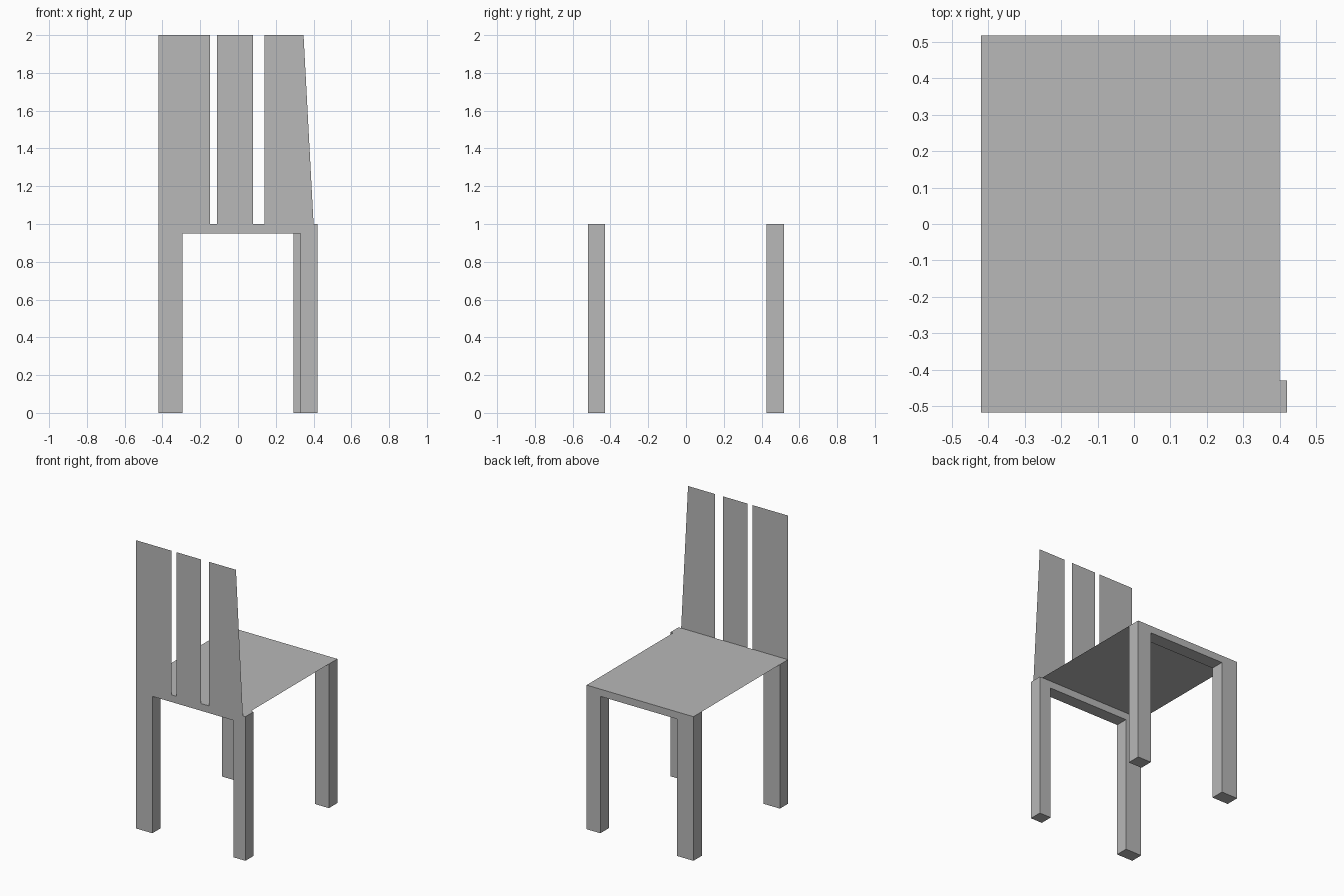
import bpy
import bmesh

cube = bpy.data.objects.get("Cube")
if cube:
    bpy.data.objects.remove(cube, do_unlink=True)

# Single plain finish
GREY = (0.48, 0.48, 0.48, 1.0)
grey = bpy.data.materials.new("plain grey")
grey.use_nodes = True
grey.diffuse_color = GREY
grey.node_tree.nodes["Principled BSDF"].inputs["Base Color"].default_value = GREY

LEFT, SEAT_Z, TOP_Z, HALF_DEPTH = -0.42, 1.0, 2.0, 0.518


def finish(name, bm):
    mesh = bpy.data.meshes.new(name)
    bm.to_mesh(mesh)
    bm.free()
    mesh.materials.append(grey)
    obj = bpy.data.objects.new(name, mesh)
    bpy.context.collection.objects.link(obj)
    return obj


def sheet(name, points):
    bm = bmesh.new()
    bm.faces.new([bm.verts.new(p) for p in points])
    return finish(name, bm)


def arch(name, right, inner_left, inner_right, y0, y1):
    """Two legs joined by a shallow rail, extruded from y0 to y1."""
    rail = 0.95
    profile = [(LEFT, 0), (inner_left, 0), (inner_left, rail), (inner_right, rail),
               (inner_right, 0), (right, 0), (right, SEAT_Z), (LEFT, SEAT_Z)]
    bm = bmesh.new()
    face = bm.faces.new([bm.verts.new((x, y0, z)) for x, z in profile])
    ext = bmesh.ops.extrude_face_region(bm, geom=[face], use_keep_orig=True)
    moved = [v for v in ext["geom"] if isinstance(v, bmesh.types.BMVert)]
    bmesh.ops.translate(bm, verts=moved, vec=(0, y1 - y0, 0))
    bmesh.ops.recalc_face_normals(bm, faces=bm.faces)
    return finish(name, bm)


# Leg frames; the front one reaches slightly past the seat
arch("front_legs", 0.42, -0.295, 0.33, -HALF_DEPTH, -0.43)
arch("back_legs", 0.40, -0.295, 0.295, 0.425, HALF_DEPTH)

# Thin seat
sheet("seat", [(LEFT, -HALF_DEPTH, SEAT_Z), (0.40, -HALF_DEPTH, SEAT_Z),
               (0.40, HALF_DEPTH, SEAT_Z), (LEFT, HALF_DEPTH, SEAT_Z)])

# Thin backrest slats: left edge, right edge at the seat, right edge at the top
slats = {"right_slat": (LEFT, -0.147, -0.147),
         "middle_slat": (-0.11, 0.08, 0.08),
         "left_slat": (0.14, 0.40, 0.347)}
for name, (x0, x1, x1_top) in slats.items():
    outline = [(x0, SEAT_Z), (x1, SEAT_Z), (x1_top, TOP_Z), (x0, TOP_Z)]
    sheet(name, [(x, -HALF_DEPTH, z) for x, z in outline])
